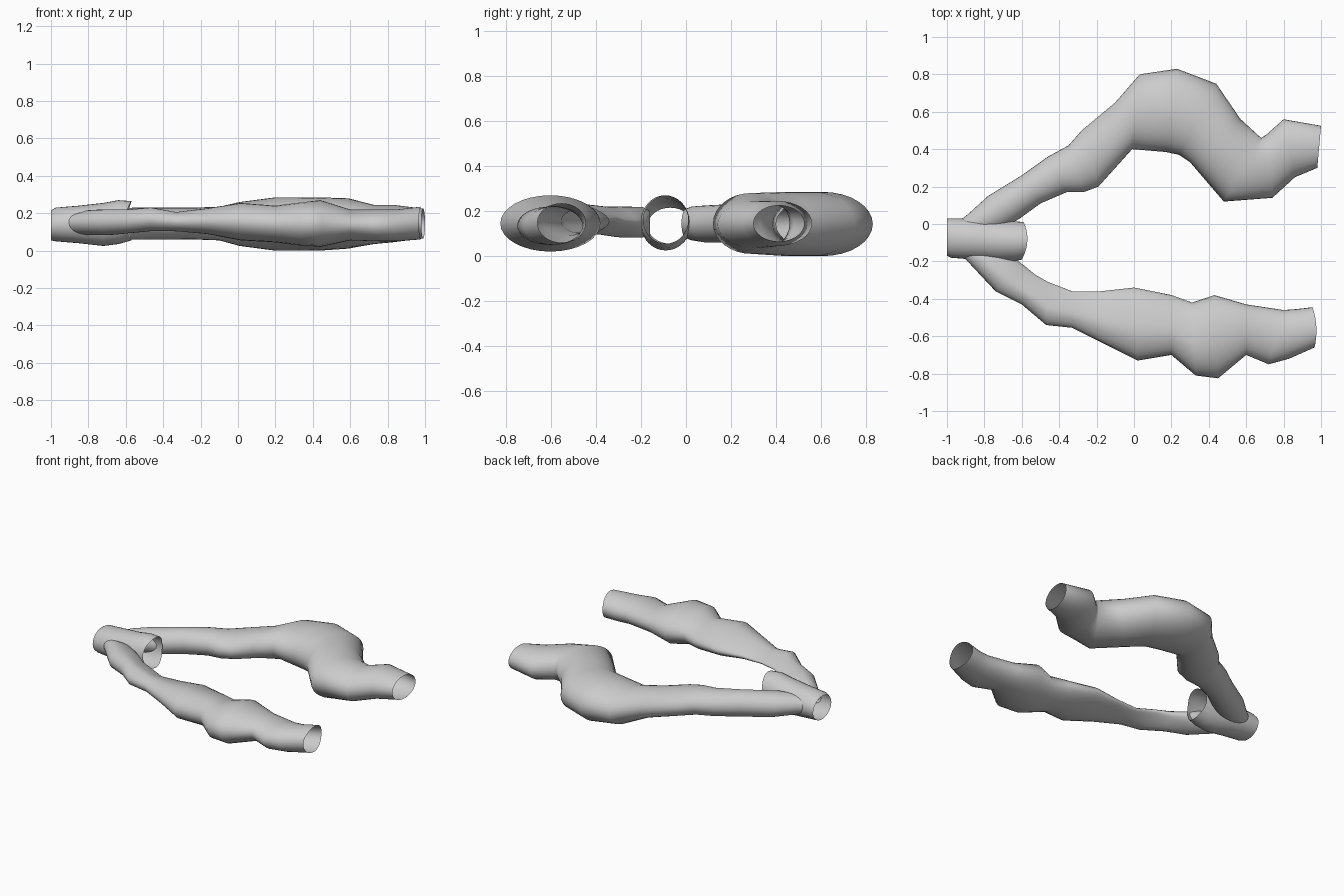
import bpy, bmesh, math
from mathutils import Vector

SIDES = 32


def tube(name, rings, lean=0.0):
    """Open lofted tube. Ring: outer x, outer y, inner x, inner y, z low, z high, inner pinch."""
    bm = bmesh.new()
    loops = []
    for i, (ox, oy, ix, iy, lo, hi, pinch) in enumerate(rings):
        outer, inner = Vector((ox, oy, 0)), Vector((ix, iy, 0))
        mid, half = (outer + inner) / 2, (outer - inner) / 2
        loop = []
        for k in range(SIDES):
            a = 2 * math.pi * k / SIDES
            c, s = math.cos(a), math.sin(a)
            flat = 1 - pinch * max(0.0, 0.3 - c) / 1.3
            p = mid + half * c
            p.z = (lo + hi) / 2 + (hi - lo) / 2 * s * flat
            if i == len(rings) - 1:
                p.x += lean * (1 - c * c)
            loop.append(bm.verts.new(p))
        loops.append(loop)
    for a, b in zip(loops, loops[1:]):
        for k in range(SIDES):
            n = (k + 1) % SIDES
            bm.faces.new((a[k], a[n], b[n], b[k])).smooth = True
    bmesh.ops.recalc_face_normals(bm, faces=bm.faces)
    mesh = bpy.data.meshes.new(name)
    bm.to_mesh(mesh)
    bm.free()
    obj = bpy.data.objects.new(name, mesh)
    bpy.context.collection.objects.link(obj)
    return obj


# Short open trunk where both branches meet
tube("trunk", [
    (-1.00, 0.03, -1.00, -0.17, 0.055, 0.215, 0),
    (-0.97, 0.03, -0.98, -0.18, 0.05, 0.23, 0),
    (-0.85, 0.03, -0.86, -0.19, 0.04, 0.24, 0),
    (-0.72, 0.02, -0.72, -0.20, 0.025, 0.255, 0),
    (-0.64, 0.015, -0.64, -0.20, 0.035, 0.27, 0),
    (-0.59, 0.01, -0.60, -0.19, 0.055, 0.265, 0),
], lean=0.025)

# Back branch, bending strongly out and back in
tube("back_branch", [
    (-0.93, 0.02, -0.70, -0.02, 0.08, 0.21, 0),
    (-0.89, 0.05, -0.66, 0.00, 0.07, 0.22, 0),
    (-0.78, 0.15, -0.61, 0.03, 0.06, 0.225, 0),
    (-0.60, 0.26, -0.50, 0.11, 0.06, 0.23, 0),
    (-0.46, 0.36, -0.36, 0.17, 0.06, 0.23, 0),
    (-0.35, 0.42, -0.27, 0.17, 0.06, 0.23, 0),
    (-0.28, 0.50, -0.19, 0.20, 0.06, 0.23, 0),
    (-0.10, 0.65, -0.10, 0.30, 0.055, 0.235, 0),
    (0.03, 0.80, -0.01, 0.40, 0.025, 0.26, 0),
    (0.23, 0.83, 0.17, 0.385, 0.00, 0.285, 0),
    (0.44, 0.75, 0.24, 0.37, 0.00, 0.285, 0),
    (0.57, 0.56, 0.30, 0.33, 0.00, 0.285, 0),
    (0.68, 0.46, 0.48, 0.12, 0.01, 0.28, 0),
    (0.71, 0.48, 0.74, 0.14, 0.035, 0.245, 0),
    (0.80, 0.56, 0.86, 0.25, 0.045, 0.245, 0),
    (1.00, 0.525, 0.98, 0.30, 0.065, 0.225, 0),
])

# Front branch, creased thin along its inner edge near the trunk
tube("front_branch", [
    (-0.93, -0.16, -0.72, -0.16, 0.09, 0.20, 0),
    (-0.88, -0.21, -0.66, -0.17, 0.08, 0.22, 0.2),
    (-0.74, -0.36, -0.59, -0.22, 0.08, 0.225, 0.4),
    (-0.60, -0.43, -0.53, -0.27, 0.09, 0.225, 0.5),
    (-0.47, -0.54, -0.46, -0.31, 0.10, 0.235, 0.6),
    (-0.33, -0.555, -0.33, -0.36, 0.10, 0.21, 0.6),
    (-0.16, -0.64, -0.18, -0.36, 0.085, 0.23, 0.5),
    (0.02, -0.73, 0.00, -0.34, 0.05, 0.26, 0.4),
    (0.20, -0.70, 0.20, -0.38, 0.04, 0.245, 0.3),
    (0.33, -0.81, 0.31, -0.42, 0.025, 0.26, 0.2),
    (0.45, -0.825, 0.43, -0.38, 0.02, 0.27, 0),
    (0.60, -0.70, 0.60, -0.43, 0.055, 0.22, 0),
    (0.72, -0.75, 0.80, -0.46, 0.05, 0.22, 0),
    (0.83, -0.72, 0.87, -0.455, 0.05, 0.22, 0),
    (0.965, -0.66, 0.955, -0.445, 0.06, 0.235, 0),
], lean=0.015)
